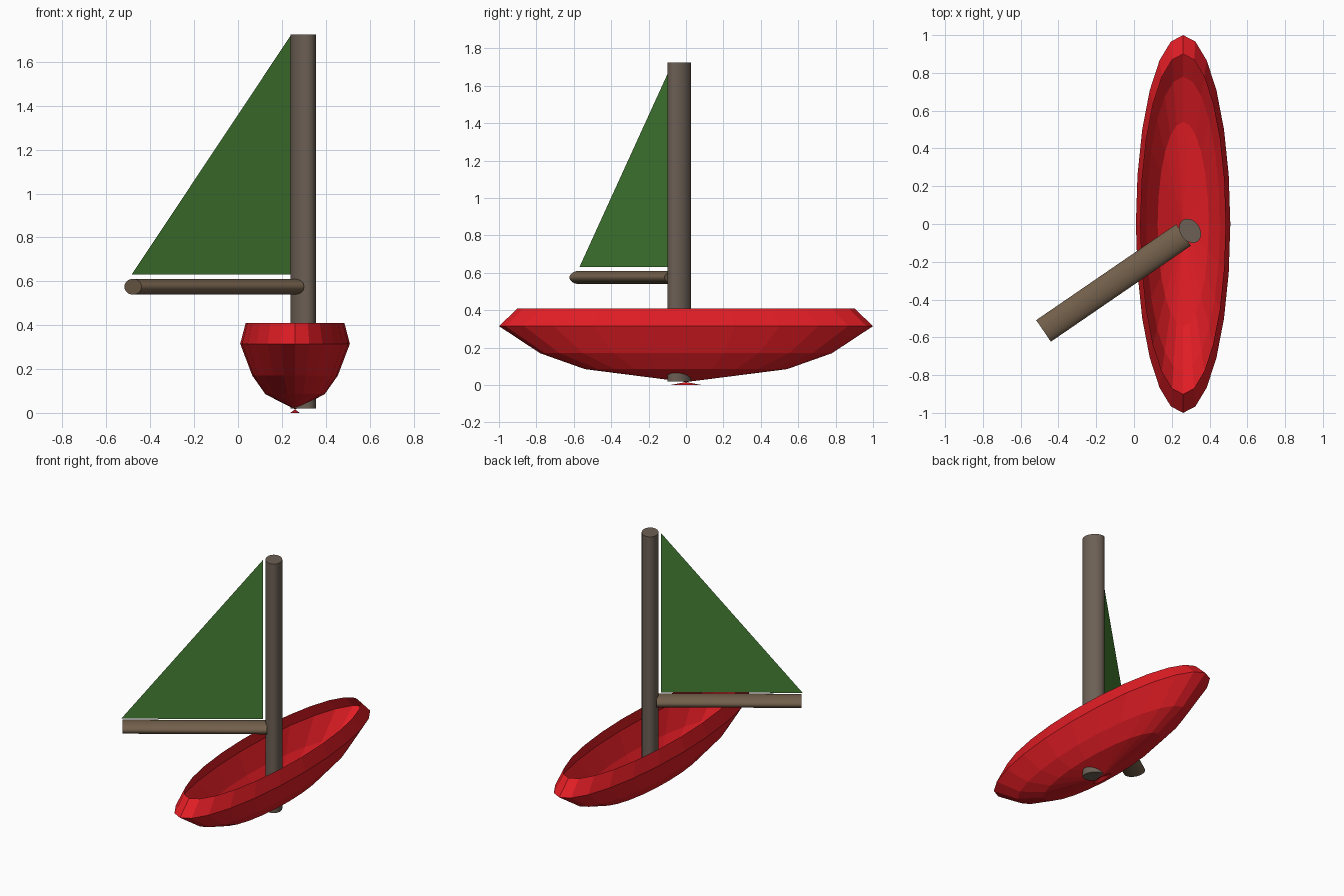
import bpy, bmesh, math
from mathutils import Vector, Matrix

if "Cube" in bpy.data.objects:
    bpy.data.objects.remove(bpy.data.objects["Cube"])

def material(name, rgb):
    m = bpy.data.materials.new(name)
    m.diffuse_color = (*rgb, 1)
    m.use_nodes = True
    m.node_tree.nodes["Principled BSDF"].inputs["Base Color"].default_value = m.diffuse_color
    return m

def make_object(name, bm, mat):
    me = bpy.data.meshes.new(name)
    bm.to_mesh(me)
    bm.free()
    ob = bpy.data.objects.new(name, me)
    bpy.context.collection.objects.link(ob)
    me.materials.append(mat)
    return ob

red = material("hull_red", (0.75, 0.012, 0.018))
green = material("sail_green", (0.06, 0.22, 0.035))
grey_brown = material("mast_wood", (0.15, 0.115, 0.09))
brown = material("boom_wood", (0.17, 0.115, 0.07))

# Hull: open shell of stacked ellipses (half length, height), faceted
SEG = 24
profile = [(0.90, 0.41), (1.0, 0.315), (0.78, 0.17), (0.54, 0.085), (0.0, 0.016), (0.085, 0.0)]
bm = bmesh.new()
rings = []
for r, z in profile:
    if r == 0:
        rings.append([bm.verts.new((0.26, 0, z))] * SEG)
        continue
    rings.append([bm.verts.new((0.26 + 0.25 * r * math.sin(a), r * math.cos(a), z))
                  for a in (2 * math.pi * i / SEG for i in range(SEG))])
for a, b in zip(rings, rings[1:]):
    for i in range(SEG):
        j = (i + 1) % SEG
        bm.faces.new(list(dict.fromkeys((a[i], a[j], b[j], b[i]))))
make_object("hull", bm, red)

# Mast and boom: oval cylinders between two points
boom_dir = Vector((-0.741, -0.508, 0)).normalized()
side = Vector((-boom_dir.y, boom_dir.x, 0))

def spar(name, start, end, other, half_side, half_other, mat):
    start, end = Vector(start), Vector(end)
    axis = end - start
    frame = Matrix((side * half_side, other * half_other, axis)).transposed().to_4x4()
    frame.translation = (start + end) / 2
    bm = bmesh.new()
    bmesh.ops.create_cone(bm, cap_ends=True, segments=32, radius1=1, radius2=1,
                          depth=1, matrix=frame)
    bmesh.ops.recalc_face_normals(bm, faces=bm.faces)
    ob = make_object(name, bm, mat)
    bpy.ops.object.select_all(action='DESELECT')
    bpy.context.view_layer.objects.active = ob
    ob.select_set(True)
    bpy.ops.object.shade_smooth_by_angle()

spar("mast", (0.297, -0.036, 0.02), (0.297, -0.036, 1.725), boom_dir, 0.069, 0.052, grey_brown)
spar("boom", (0.262, -0.058, 0.575), (-0.479, -0.566, 0.575), Vector((0, 0, 1)), 0.069, 0.036, brown)

# Sail: flat triangle above the boom
bm = bmesh.new()
bm.faces.new([bm.verts.new(p) for p in
              ((0.24, -0.073, 0.63), (0.24, -0.073, 1.72), (-0.485, -0.57, 0.63))])
make_object("sail", bm, green)
